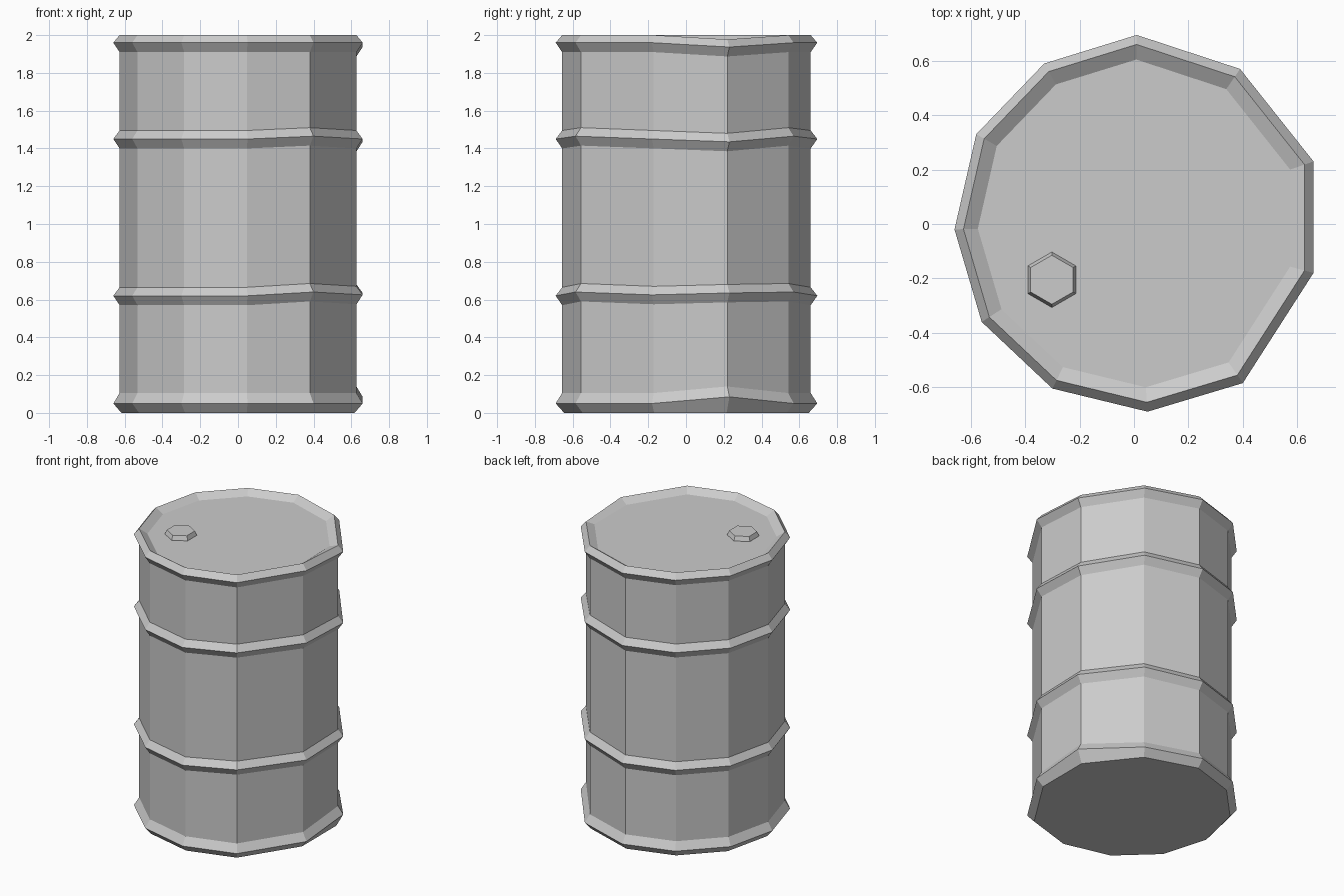
import bpy, bmesh
from math import cos, sin, radians

if "Cube" in bpy.data.objects:
    bpy.data.objects.remove(bpy.data.objects["Cube"])


def loft(name, rings, caps=True):
    """Skin a stack of equal-sized vertex rings, closing both ends."""
    bm = bmesh.new()
    loops = [[bm.verts.new(p) for p in ring] for ring in rings]
    n = len(loops[0])
    for a, b in zip(loops, loops[1:]):
        for i in range(n):
            j = (i + 1) % n
            bm.faces.new((a[i], a[j], b[j], b[i]))
    bm.faces.new(loops[0][::-1])
    bm.faces.new(loops[-1])
    bmesh.ops.recalc_face_normals(bm, faces=bm.faces[:])
    mesh = bpy.data.meshes.new(name)
    bm.to_mesh(mesh)
    bm.free()
    obj = bpy.data.objects.new(name, mesh)
    bpy.context.collection.objects.link(obj)
    return obj


# Irregular eleven-sided outline, counter-clockwise from the right front
outline = [(0.40, -0.585), (0.66, -0.18), (0.66, 0.23), (0.39, 0.57),
           (0.01, 0.695), (-0.33, 0.59), (-0.58, 0.33), (-0.66, -0.02),
           (-0.56, -0.36), (-0.30, -0.605), (0.05, -0.69)]

# Slight warping of the hoops: outline corner -> height offset
flat = {}
low_base = {2: 0.035}
low_hoop = {0: 0.02, 1: 0.005, 2: 0.015, 3: 0.02}
high_hoop = {0: 0.015, 2: -0.015, 3: 0.015}
top_rim = {2: -0.023}

# Profile: scale of outline, height, warp
profile = [(0.935, 0.0, flat), (1, 0.05, low_base), (0.95, 0.105, low_base)]
for z, warp in ((0.62, low_hoop), (1.45, high_hoop)):
    profile += [(0.95, z - 0.05, warp), (1, z, warp), (0.95, z + 0.045, warp)]
profile += [(0.95, 1.91, top_rim), (1, 1.96, top_rim),
            (0.95, 2.0, top_rim), (0.87, 1.965, flat)]

# Drum body with hoops, rim and recessed lid
loft("drum_body", [[(x * s, y * s, z + warp.get(i, 0))
                    for i, (x, y) in enumerate(outline)]
                   for s, z, warp in profile])

# Hexagonal filler cap on the lid
loft("filler_cap", [[(-0.302 + r * cos(radians(30 + 60 * k)),
                      -0.205 + r * sin(radians(30 + 60 * k)), z)
                     for k in range(6)]
                    for r, z in ((0.102, 1.96), (0.102, 1.968), (0.09, 1.996))])
